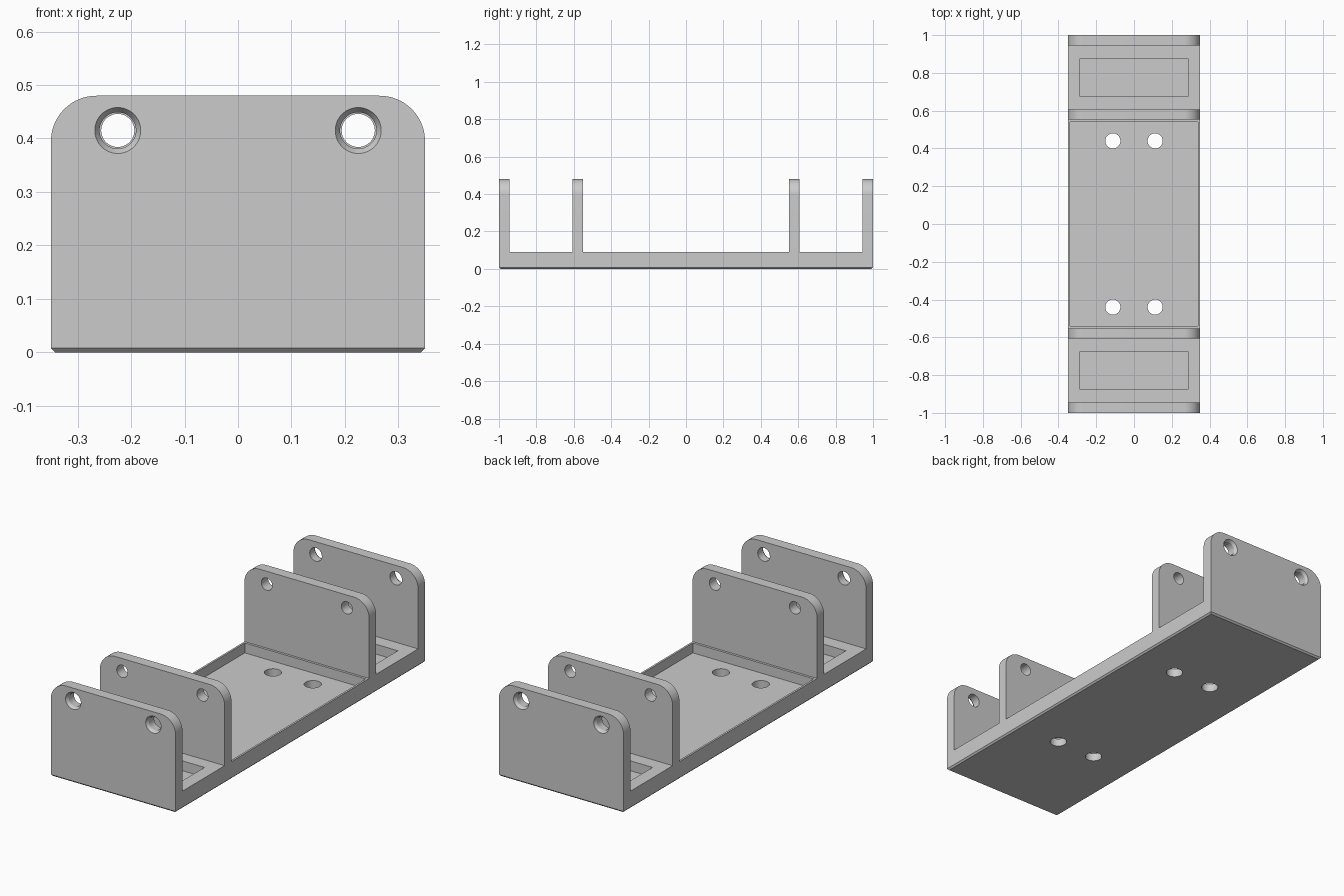
import bpy, bmesh, math
from mathutils import Matrix

cube = bpy.data.objects.get("Cube")
if cube:
    bpy.data.objects.remove(cube, do_unlink=True)

HALF_W, HALF_L = 0.35, 1.0
BASE_TOP, HEIGHT, CORNER = 0.09, 0.48, 0.085
CHAMFER, FLOOR = 0.008, 0.04
HOLE_X, HOLE_Z = 0.225, 0.415

grey = bpy.data.materials.new("plain grey")
grey.use_nodes = True
colour = (0.6, 0.6, 0.6, 1)
grey.diffuse_color = colour
grey.node_tree.nodes["Principled BSDF"].inputs["Base Color"].default_value = colour


def finish(bm, name):
    bmesh.ops.recalc_face_normals(bm, faces=bm.faces)
    mesh = bpy.data.meshes.new(name)
    bm.to_mesh(mesh)
    bm.free()
    mesh.materials.append(grey)
    obj = bpy.data.objects.new(name, mesh)
    bpy.context.collection.objects.link(obj)
    return obj


def box(name, x0, x1, y0, y1, z0, z1):
    bm = bmesh.new()
    bmesh.ops.create_cube(bm, size=1)
    for v in bm.verts:
        v.co.x = x1 if v.co.x > 0 else x0
        v.co.y = y1 if v.co.y > 0 else y0
        v.co.z = z1 if v.co.z > 0 else z0
    return finish(bm, name)


def cone(name, centre, r1, r2, depth, turn=0):
    """Cylinder or cone; turn swings its axis from z towards y."""
    bm = bmesh.new()
    m = Matrix.Translation(centre) @ Matrix.Rotation(turn, 4, "X")
    bmesh.ops.create_cone(bm, cap_ends=True, segments=48, radius1=r1,
                          radius2=r2, depth=depth, matrix=m)
    return finish(bm, name)


def plate(name, y0, y1):
    """Upright wall with two rounded top corners."""
    pts = [(-HALF_W, BASE_TOP), (HALF_W, BASE_TOP)]
    for side, start in ((1, 0), (-1, 90)):
        for i in range(17):
            a = math.radians(start + 90 * i / 16)
            pts.append((side * (HALF_W - CORNER) + CORNER * math.cos(a),
                        HEIGHT - CORNER + CORNER * math.sin(a)))
    bm = bmesh.new()
    face = bm.faces.new([bm.verts.new((x, y0, z)) for x, z in pts])
    ext = bmesh.ops.extrude_face_region(bm, geom=[face])["geom"]
    verts = [e for e in ext if isinstance(e, bmesh.types.BMVert)]
    bmesh.ops.translate(bm, verts=verts, vec=(0, y1 - y0, 0))
    return finish(bm, name)


def combine(target, tool, operation):
    mod = target.modifiers.new(operation, "BOOLEAN")
    mod.operation, mod.solver, mod.object = operation, "EXACT", tool
    bpy.context.view_layer.objects.active = target
    bpy.ops.object.modifier_apply(modifier=mod.name)
    bpy.data.objects.remove(tool, do_unlink=True)


# Base tray with chamfered lower rim
bracket = box("bracket_body", -HALF_W, HALF_W, -HALF_L, HALF_L, 0, BASE_TOP)
bm = bmesh.new()
bm.from_mesh(bracket.data)
rim = [e for e in bm.edges if all(v.co.z < 0.001 for v in e.verts)]
bmesh.ops.bevel(bm, geom=rim, offset=CHAMFER, segments=1, affect="EDGES")
bm.to_mesh(bracket.data)
bm.free()

# Four upright walls
for s in (-1, 1):
    for a, b in ((0.552, 0.607), (0.945, HALF_L)):
        combine(bracket, plate("wall", *sorted((s * a, s * b))), "UNION")

# Central tray recess and the two end pockets
combine(bracket, box("recess", -0.34, 0.34, -0.54, 0.54, FLOOR, 0.12), "DIFFERENCE")
for s in (-1, 1):
    y0, y1 = sorted((s * 0.675, s * 0.875))
    combine(bracket, box("pocket", -0.285, 0.285, y0, y1, FLOOR, 0.12), "DIFFERENCE")

# Floor holes, wall holes and outer countersinks
for sx in (-1, 1):
    for sy in (-1, 1):
        combine(bracket, cone("floor_hole", (sx * 0.112, sy * 0.44, 0.04),
                              0.04, 0.04, 0.3), "DIFFERENCE")
        for y, r in ((0.58, 0.031), (0.97, 0.034)):
            combine(bracket, cone("wall_hole", (sx * HOLE_X, sy * y, HOLE_Z),
                                  r, r, 0.15, math.pi / 2), "DIFFERENCE")
        # Wide end of the countersink faces outwards
        combine(bracket, cone("countersink", (sx * HOLE_X, sy * HALF_L, HOLE_Z),
                              0.053, 0.033, 0.03, sy * math.pi / 2), "DIFFERENCE")

bpy.ops.object.select_all(action="DESELECT")
bracket.select_set(True)
bpy.context.view_layer.objects.active = bracket
bpy.ops.object.shade_smooth_by_angle(angle=math.radians(30))
